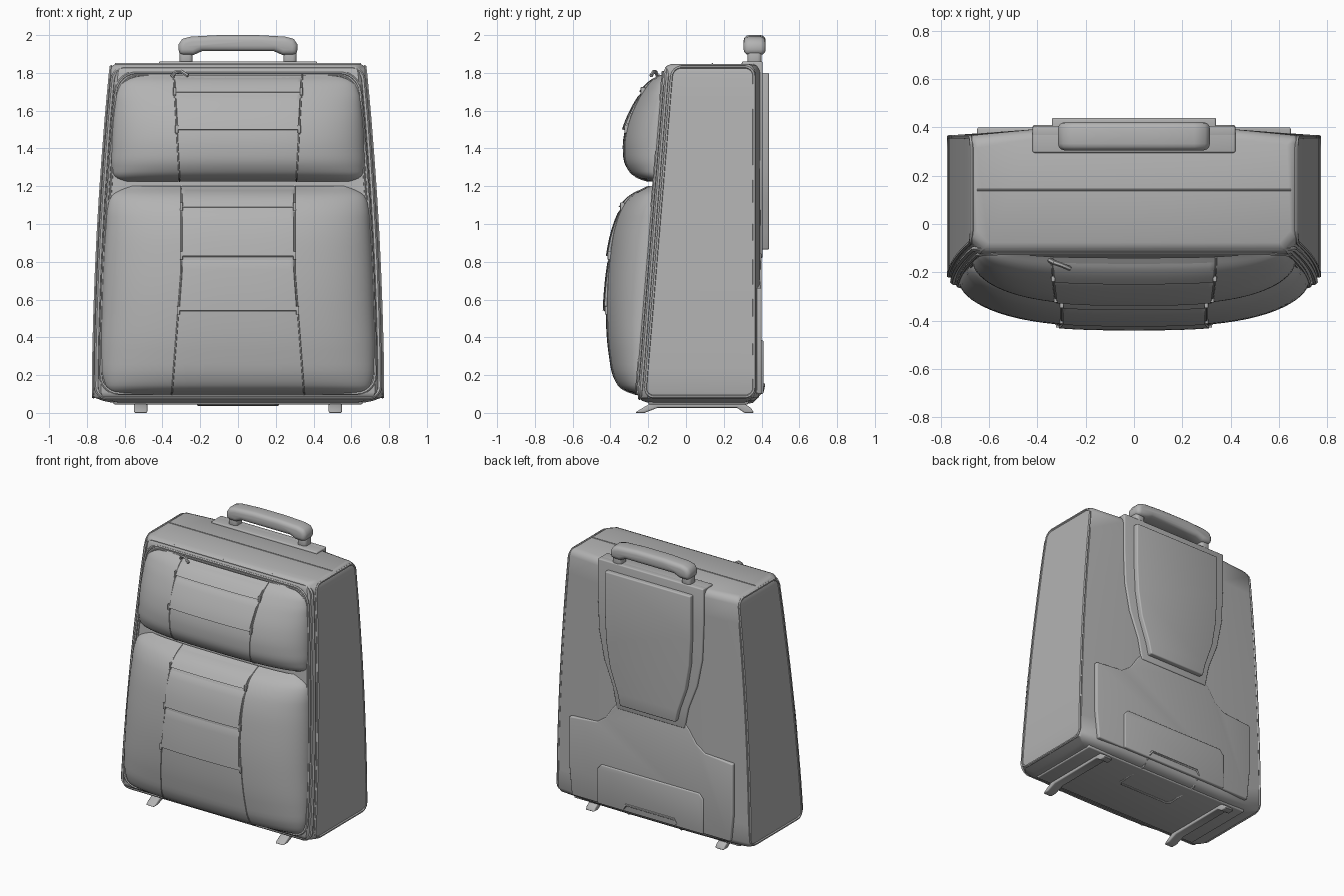
import bpy, math
from math import sin, cos, pi

if "Cube" in bpy.data.objects:
    bpy.data.objects.remove(bpy.data.objects["Cube"], do_unlink=True)

GREY = (0.45, 0.45, 0.45, 1)
fabric = bpy.data.materials.new("grey_fabric")
fabric.use_nodes = True
fabric.diffuse_color = GREY
for n in fabric.node_tree.nodes:
    if n.type == 'BSDF_PRINCIPLED':
        n.inputs["Base Color"].default_value = GREY


def finish(ob, angle=40):
    """Make the object active, convert it to a mesh and shade it."""
    bpy.ops.object.select_all(action='DESELECT')
    ob.select_set(True)
    bpy.context.view_layer.objects.active = ob
    bpy.ops.object.convert(target='MESH')
    bpy.ops.object.shade_smooth_by_angle(angle=math.radians(angle))


def mesh(name, verts, faces, bevel=0, angle=40):
    me = bpy.data.meshes.new(name)
    me.from_pydata(verts, [], faces)
    me.materials.append(fabric)
    ob = bpy.data.objects.new(name, me)
    bpy.context.collection.objects.link(ob)
    if bevel:
        b = ob.modifiers.new("bevel", 'BEVEL')
        b.width, b.segments, b.angle_limit = bevel, 3, math.radians(55)
    bpy.context.view_layer.objects.active = ob
    bpy.ops.object.mode_set(mode='EDIT')
    bpy.ops.mesh.select_all(action='SELECT')
    bpy.ops.mesh.normals_make_consistent(inside=False)
    bpy.ops.object.mode_set(mode='OBJECT')
    finish(ob, angle)
    return ob


def loft(name, rings, **kw):
    n = len(rings[0])
    faces = [(r*n + i, r*n + (i+1) % n, (r+1)*n + (i+1) % n, (r+1)*n + i)
             for r in range(len(rings)-1) for i in range(n)]
    faces += [tuple(range(n)), tuple(range((len(rings)-1)*n, len(rings)*n))]
    return mesh(name, [p for r in rings for p in r], faces, **kw)


def mirrored(half):
    return half + [(-x, z) for x, z in reversed(half)]


def plate(name, half, y0, y1, bevel=0.008):
    pts = mirrored(half)
    return loft(name, [[(x, y, z) for x, z in pts] for y in (y0, y1)], bevel=bevel)


def box(name, x0, x1, y0, y1, z0, z1, bevel=0.008):
    rect = [(x0, y0), (x1, y0), (x1, y1), (x0, y1)]
    return loft(name, [[(x, y, z) for x, y in rect] for z in (z0, z1)], bevel=bevel)


def tube(name, pts, r, closed=False):
    cu = bpy.data.curves.new(name, 'CURVE')
    cu.dimensions, cu.bevel_depth, cu.bevel_resolution = '3D', r, 1
    cu.use_fill_caps = True
    sp = cu.splines.new('POLY')
    sp.points.add(len(pts)-1)
    for p, q in zip(sp.points, pts):
        p.co = (*q, 1)
    sp.use_cyclic_u = closed
    cu.materials.append(fabric)
    ob = bpy.data.objects.new(name, cu)
    bpy.context.collection.objects.link(ob)
    finish(ob)


def interp(table, z):
    """Smooth interpolation of the columns of a table sorted by its first column."""
    z = min(max(z, table[0][0]), table[-1][0])
    i = max(k for k in range(len(table)-1) if table[k][0] <= z)
    a, b = table[i], table[i+1]
    h = b[0]-a[0]
    t = (z-a[0])/h
    p, q = table[max(i-1, 0)], table[min(i+2, len(table)-1)]
    out = []
    for c in range(1, len(a)):
        d = (b[c]-a[c])/h
        ma = (d + (a[c]-p[c])/(a[0]-p[0]))/2 if i else d
        mb = (d + (q[c]-b[c])/(q[0]-b[0]))/2 if q is not b else d
        out.append(a[c]*(1-t)**2*(1+2*t) + b[c]*t*t*(3-2*t) + h*t*(1-t)*(ma*(1-t)-mb*t))
    return out


def half_width(z):
    return interp([(.05, .77), (.2, .77), (.6, .76), (1.0, .742), (1.4, .715), (1.8, .68), (1.86, .672)], z)[0]


def front_y(z):
    return -.262 + .083*(z-.1)


# Case body: tapered sections with a crowned back and rounded top and bottom
def section(z, d, dw):
    w, f, b = half_width(z)-dw, front_y(z)+d, -d
    half = [(w-.045, f), (w, f+.05), (w, .355+b), (w-.015, .368+b), (.42, .392+b), (.2, .395+b)]
    return [(x, y, z) for x, y in mirrored(half)]


levels = [(.055, .06, .1), (.063, .035, .06), (.08, .012, .01), (.11, 0, 0)]
levels += [(.11 + k*.13, 0, 0) for k in range(1, 14)]
levels += [(1.82, .006, .002), (1.838, .018, .01), (1.848, .04, .025)]
loft("case_body", [section(*l) for l in levels], angle=35)
box("bottom_panel", -.66, .66, -.2, .33, .045, .07)


# Piping around the front face and the side panels
def rounded_loop(lo, hi, z0, z1, r):
    """Rounded loop of (s, z); lo and hi give the side limits at a height."""
    pts = []
    for k in range(4):
        for j in range(7):
            a = (k + j/6)*pi/2
            z = (z1-r if k < 2 else z0+r) + r*sin(a)
            s = hi(z)-r if k in (0, 3) else lo(z)+r
            pts.append((s + r*cos(a), z))
        if k in (0, 2):
            continue
        seq = [z0+r + (z1-z0-2*r)*t/8 for t in range(1, 8)]
        pts += [(lo(z), z) for z in reversed(seq)] if k == 1 else [(hi(z), z) for z in seq]
    return pts


for name, inset, r, rad in (("front_piping", .02, .06, .012), ("zip_track", .042, .1, .009), ("zip_edge", .058, .1, .006)):
    loop = rounded_loop(lambda z: inset-half_width(z), lambda z: half_width(z)-inset,
                        .06+inset, 1.845-inset, r)
    tube(name, [(x, front_y(z) + (.02 if inset < .03 else 0), z) for x, z in loop], rad, True)
for side, s in (("left", 1), ("right", -1)):
    loop = rounded_loop(lambda z: front_y(z)+.045, lambda z: .36, .085, 1.832, .05)
    tube(side + "_side_piping", [(s*(half_width(z)-.004), y, z) for y, z in loop], .009, True)
tube("top_seam", [(-.65, .14, 1.848), (.65, .14, 1.848)], .004)

# Padded front pockets; rows are height, outer depth, half width
LOWER = [(.095, -.255, .62), (.12, -.33, .68), (.17, -.375, .71), (.3, -.408, .725), (.55, -.425, .722),
         (.8, -.412, .713), (1.0, -.378, .7), (1.1, -.335, .69), (1.16, -.28, .66), (1.2, -.2, .58)]
UPPER = [(1.225, -.2, .6), (1.245, -.26, .645), (1.3, -.315, .667), (1.4, -.335, .67), (1.52, -.318, .665),
         (1.62, -.28, .655), (1.7, -.235, .64), (1.76, -.185, .6), (1.79, -.14, .52)]


def pocket_y(table, x, z):
    out, w = interp(table, z)
    base = front_y(z) + .012
    return base + (out-base)*math.sqrt(max(0, 1-min(1, abs(x)/w)**3))


def surface(name, table, zs, width, cols, lift=None):
    """Grid that follows a pocket; lift raises it and tucks its border in."""
    verts = []
    for i, z in enumerate(zs):
        for j in range(cols+1):
            x = width(z)*sin((j/cols-.5)*pi)
            edge = j in (0, cols) or i in (0, len(zs)-1)
            off = 0 if lift is None else (.006 if edge else -lift(z))
            verts.append((x, pocket_y(table, x, z) + off, z))
    n = cols+1
    faces = [(i*n+j, i*n+j+1, (i+1)*n+j+1, (i+1)*n+j) for i in range(len(zs)-1) for j in range(cols)]
    return mesh(name, verts, faces, angle=50)


def lower_seam(z):
    return .3 + .05*max(0, .75-z)/.65


def upper_seam(z):
    return .31 + .055*(z-1.24)


for name, table, seam, cuts in (("lower", LOWER, lower_seam, (1.19, 1.09, .83, .54)),
                                ("upper", UPPER, upper_seam, (1.78, 1.7, 1.5))):
    z0, z1 = table[0][0], table[-1][0]
    zs = [z0 + (z1-z0)*(1-cos(pi*k/36))/2 for k in range(37)]
    surface(name + "_pocket", table, zs, lambda z: interp(table, z)[1], 40)
    # Overlapping centre flaps, thickest at their lower edges
    for k, (top, low) in enumerate(zip(cuts, cuts[1:])):
        rows = [low, low+.001] + [low + (top-low)*t/8 for t in range(1, 9)]
        surface(f"{name}_flap_{k+1}", table, rows, seam, 16,
                lambda z: .003 + .013*(top-z)/(top-low))
        tube(f"{name}_flap_seam_{k+1}", [(x*seam(low)/8, pocket_y(table, x*seam(low)/8, low)-.004, low)
                                         for x in range(-8, 9)], .004)
        for s in (-1, 1):
            x = s*seam(low)
            y = pocket_y(table, x, low)
            box(f"{name}_flap_tab_{k+1}", x-.008, x+.008, y-.014, y+.01, low-.02, low+.025, .003)
    for s in (-1, 1):
        tube(name + "_pocket_seam", [(s*seam(z), pocket_y(table, seam(z), z)-.001, z) for z in zs[1:-1]], .004)

# Zip pull
tube("zip_pull", [(-.35, -.15, 1.78), (-.33, -.16, 1.805), (-.3, -.17, 1.808), (-.265, -.185, 1.785)], .01)

# Back shell: lower guard, handle channel and handle cover
plate("back_guard", [(.63, .1), (.65, .3), (.65, .66), (.43, .68), (.36, .73), (.3, .82), (.26, .86)], .35, .4)
plate("back_guard_pocket", [(.42, .1), (.42, .35), (.39, .385)], .38, .41)
plate("handle_channel", [(.27, .82), (.3, .97), (.37, 1.15), (.41, 1.35), (.42, 1.6), (.42, 1.86)], .36, .406)
box("channel_top", -.42, .42, .295, .405, 1.82, 1.86)
plate("handle_cover", [(.22, .865), (.24, .95), (.3, 1.12), (.33, 1.3), (.34, 1.5), (.34, 1.8)], .38, .44)
tube("base_recess_rim", [(x, y, z) for x, y, z in (
    (-.19, .41, .15), (.19, .41, .15), (.21, .405, .12), (.21, .35, .06), (.21, .12, .045),
    (.19, .1, .045), (-.19, .1, .045), (-.21, .12, .045), (-.21, .35, .06), (-.21, .405, .12))], .009, True)

# Carry handle
plate("handle_grip", [(.19, 1.915), (.235, 1.895), (.315, 1.895), (.315, 1.95), (.295, 1.98),
                      (.25, 1.992), (.1, 2.0)], .305, .422, .028)
for side, s in (("left", 1), ("right", -1)):
    box(side + "_handle_post", s*.275-.035, s*.275+.035, .325, .4, 1.84, 1.92, .02)
    # Skid foot: bent runner under each side
    run = [(-.27, 0), (-.22, 0), (-.15, .027), (.27, .027), (.31, 0), (.36, 0),
           (.345, .025), (.3, .055), (-.18, .055), (-.24, .02)]
    loft(side + "_skid_foot", [[(s*.515+dx, y, z) for y, z in run] for dx in (-.035, .035)], bevel=.008)
